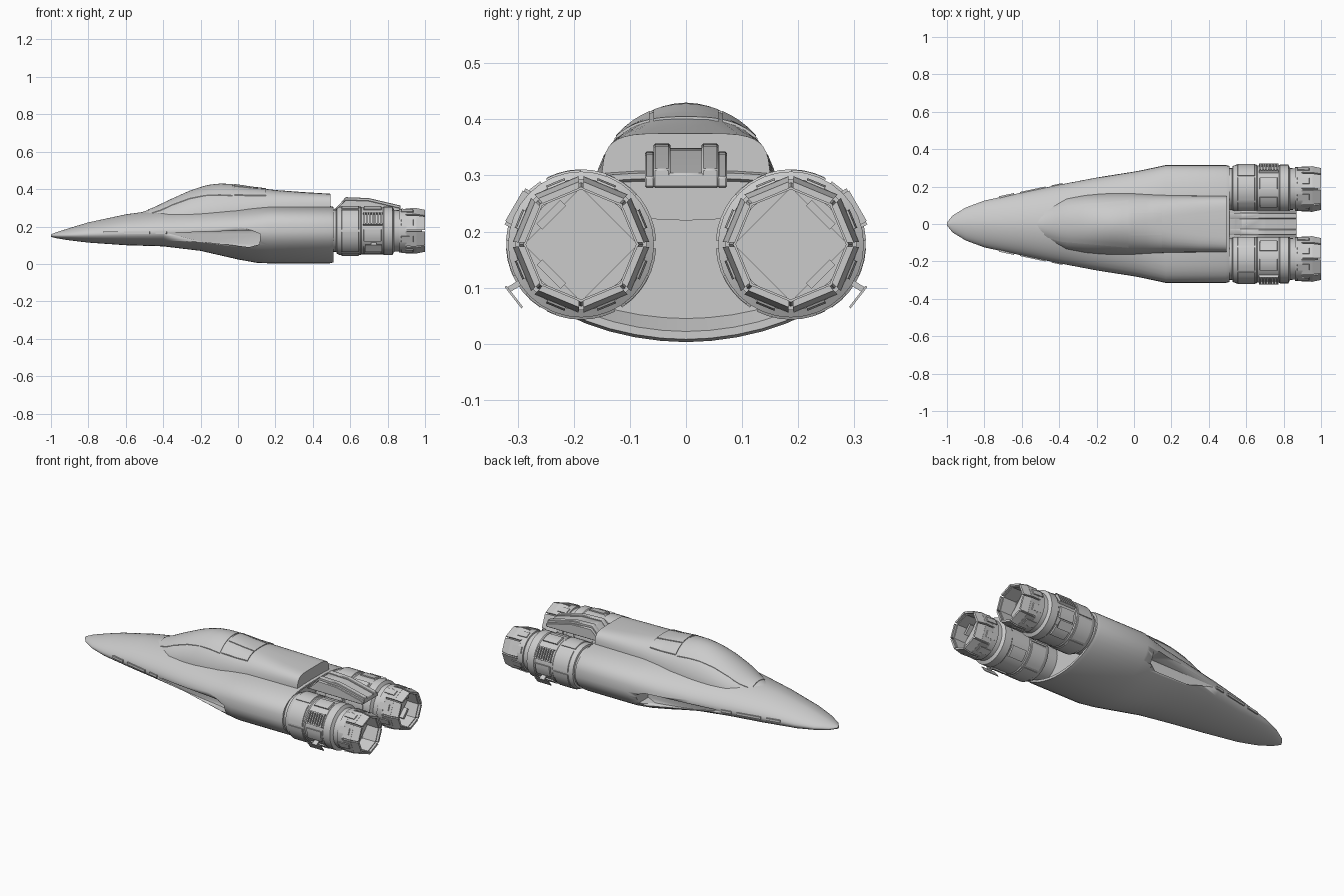
import bpy, bmesh, math
from mathutils import Matrix, Vector

cube = bpy.data.objects.get("Cube")
if cube:
    bpy.data.objects.remove(cube, do_unlink=True)

grey = bpy.data.materials.new("hull_grey")
grey.use_nodes = True
grey.diffuse_color = (0.6, 0.6, 0.6, 1)
grey.node_tree.nodes["Principled BSDF"].inputs["Base Color"].default_value = (0.6, 0.6, 0.6, 1)

ENGINE_Y, ENGINE_Z = 0.187, 0.177


def finish(name, bm, angle=35):
    bmesh.ops.recalc_face_normals(bm, faces=bm.faces)
    mesh = bpy.data.meshes.new(name)
    bm.to_mesh(mesh)
    bm.free()
    obj = bpy.data.objects.new(name, mesh)
    bpy.context.collection.objects.link(obj)
    mesh.materials.append(grey)
    bpy.context.view_layer.objects.active = obj
    bpy.ops.object.select_all(action="DESELECT")
    obj.select_set(True)
    bpy.ops.object.shade_smooth_by_angle(angle=math.radians(angle))
    return obj


def bridge(bm, rings, closed=True, caps=True):
    """Skin a list of equal rings of points."""
    loops = [[bm.verts.new(p) for p in ring] for ring in rings]
    n = len(loops[0])
    for a, b in zip(loops, loops[1:]):
        for i in range(n if closed else n - 1):
            j = (i + 1) % n
            bm.faces.new((a[i], a[j], b[j], b[i]))
    if caps:
        bm.faces.new(loops[0])
        bm.faces.new(loops[-1])


def power(v, e):
    return math.copysign(abs(v) ** e, v)


def section(x, w, top, mid, low, n_up, n_low, steps=40):
    """Rounded cross-section with its own curvature above and below the widest line."""
    ring = []
    for i in range(steps):
        t = math.tau * i / steps
        c, s = math.cos(t), math.sin(t)
        n = n_up if s >= 0 else n_low
        h = top - mid if s >= 0 else mid - low
        ring.append((x, w * power(c, 2 / n), mid + h * power(s, 2 / n)))
    return ring


def hull_of(bm, points):
    verts = [bm.verts.new(p) for p in points]
    bmesh.ops.convex_hull(bm, input=verts)


def box(bm, center, size, matrix=Matrix()):
    m = matrix @ Matrix.Translation(center) @ Matrix.Diagonal((*size, 1))
    bmesh.ops.create_cube(bm, size=1, matrix=m)


# Main hull: x, half width, top, widest height, bottom, curvature above, below
HULL = [
    (-1, .008, .158, .152, .145, 2, 2),
    (-.97, .045, .17, .152, .137, 1.8, 2),
    (-.9, .088, .192, .154, .126, 1.7, 2),
    (-.8, .125, .222, .158, .114, 1.7, 2),
    (-.6, .168, .265, .165, .1, 1.8, 2),
    (-.4, .21, .293, .17, .094, 1.8, 2),
    (-.2, .248, .3, .175, .07, 1.9, 1.9),
    (0, .28, .305, .175, .024, 2.2, 1.9),
    (.1, .3, .308, .174, .006, 2.6, 1.9),
    (.17, .315, .31, .172, .003, 3, 1.9),
    (.49, .315, .31, .172, .003, 3, 1.9),
    (.51, .31, .305, .172, .008, 3, 1.9),
    (.51, .296, .295, .172, .022, 3, 1.9),
    (.46, .28, .28, .172, .045, 3, 1.9),
]
bm = bmesh.new()
bridge(bm, [section(*s) for s in HULL])
hull = finish("main_hull", bm, 40)

# Side intake recesses cut below the edge of the hull
bm = bmesh.new()
INTAKE = [(-.38, .165, .215), (.07, .18, .2), (.12, .16, .19),
          (.115, .105, .19), (.06, .09, .2), (-.2, .12, .2)]
for side in (-1, 1):
    hull_of(bm, [(x, side * y, z) for x, z, inner in INTAKE for y in (inner, .5)])
cutter = finish("intake_cutter", bm)
cutter.hide_render = True
bpy.context.view_layer.objects.active = hull
cut = hull.modifiers.new("intakes", "BOOLEAN")
cut.operation, cut.object, cut.solver = "DIFFERENCE", cutter, "EXACT"
bpy.ops.object.modifier_apply(modifier=cut.name)
bpy.data.objects.remove(cutter, do_unlink=True)

# Dorsal fairing carrying the cockpit: x, half width, top, base, curvature
DORSAL = [
    (-.53, .06, .272, .22, 2), (-.46, .1, .295, .22, 2), (-.36, .14, .343, .23, 2),
    (-.26, .155, .388, .24, 2), (-.17, .163, .418, .25, 1.9), (-.1, .165, .427, .255, 1.9),
    (-.02, .165, .424, .26, 2), (.08, .16, .409, .26, 2.3), (.2, .155, .395, .26, 3),
    (.35, .152, .384, .25, 4), (.495, .15, .375, .25, 5),
]
bm = bmesh.new()
bridge(bm, [section(x, w, top, base, base - .03, n, 2) for x, w, top, base, n in DORSAL])
finish("dorsal_fairing", bm, 40)


def dorsal_z(x, y):
    for a, b in zip(DORSAL, DORSAL[1:]):
        if a[0] <= x <= b[0]:
            f = (x - a[0]) / (b[0] - a[0])
            _, w, top, base, n = [p + (q - p) * f for p, q in zip(a, b)]
            return base + (top - base) * max(0, 1 - abs(y / w) ** n) ** (1 / n)


def skin_panel(name, x0, x1, side_a, side_b, lift=.003, nx=14, ny=12):
    """Thin panel following the dorsal skin between two side lines."""
    bm = bmesh.new()
    rows = []
    for i in range(nx + 1):
        x = x0 + (x1 - x0) * i / nx
        a, b = side_a(x), side_b(x)
        ys = [a + (b - a) * j / ny for j in range(ny + 1)]
        upper = [(x, y, dorsal_z(x, y) + lift) for y in ys]
        rows.append(upper + [(p[0], p[1], p[2] - lift - .004) for p in reversed(upper)])
    bridge(bm, rows)
    finish(name, bm, 40)


# Cockpit canopy and three hatch panels behind it
skin_panel("canopy", -.48, -.03, lambda x: -.13 - .09 * x - .25 * min(0, x + .4),
           lambda x: .13 + .09 * x + .25 * min(0, x + .4))
for name, a, b in (("hatch_right", -.125, -.065), ("hatch_middle", -.058, .058), ("hatch_left", .065, .125)):
    skin_panel(name, -.02, .15, lambda x: a, lambda x: b, .004)

# Narrow strips along the forward edges of the hull
bm = bmesh.new()
for side in (-1, 1):
    for x, length, y in ((-.68, .08, .15), (-.54, .14, .179), (-.41, .06, .206)):
        turn = Matrix.Translation((x, side * y, .167)) @ Matrix.Rotation(side * .21, 4, "Z")
        box(bm, (0, 0, 0), (length, .014, .014), turn)
finish("edge_strips", bm)


def ring(x, r, sides=32):
    return [(x, r * math.cos(math.tau * i / sides), r * math.sin(math.tau * i / sides))
            for i in range(sides)]


def shell_piece(bm, a0, a1, inner, outer, steps=4):
    """Curved plate about the engine axis; inner and outer are (x, radius) pairs."""
    outline = [outer[0], outer[1], inner[1], inner[0]]
    bridge(bm, [[(x, r * math.cos(a), r * math.sin(a)) for x, r in outline]
                for a in (math.radians(a0 + (a1 - a0) * i / steps) for i in range(steps + 1))])


def engine_part(name, bm, side, angle=35):
    """Move a part from the engine axis to its place; the right engine is mirrored."""
    bm.transform(Matrix.Translation((0, side * ENGINE_Y, ENGINE_Z)) @ Matrix.Diagonal((1, side, 1, 1)))
    finish(name, bm, angle)


NACELLE = [(.44, .112), (.525, .112), (.528, .122), (.545, .13), (.655, .13), (.66, .126),
           (.775, .126), (.78, .13), (.825, .13), (.835, .112), (.86, .11), (.862, .117),
           (.9, .117), (.9, .095), (.87, .095)]
for side, label in ((1, "left"), (-1, "right")):
    # Engine body
    bm = bmesh.new()
    bridge(bm, [ring(x, r) for x, r in NACELLE])
    engine_part(label + "_nacelle", bm, side)

    # Raised plates around the engine body
    bm = bmesh.new()
    for a in range(0, 360, 60):
        shell_piece(bm, a + 3, a + 57, ((.55, .125), (.65, .125)), ((.555, .134), (.645, .134)), 6)
    for a in (-25, 62, 110, 205, 290):
        shell_piece(bm, a, a + 28, ((.67, .122), (.77, .122)), ((.675, .133), (.765, .133)))
    engine_part(label + "_nacelle_plates", bm, side)

    # Slatted vent on the upper outer side
    bm = bmesh.new()
    tilt = Matrix.Rotation(math.radians(30), 4, "X")
    for i in range(7):
        box(bm, (.675 + .015 * i, .131, 0), (.008, .014, .062), tilt)
    for z in (-.034, .034):
        box(bm, (.72, .128, z), (.106, .016, .006), tilt)
    engine_part(label + "_vent", bm, side)

    # Open flap on the lower outer side
    bm = bmesh.new()
    box(bm, (.725, .152, 0), (.09, .004, .048), Matrix.Rotation(math.radians(-38), 4, "X"))
    box(bm, (.725, .136, 0), (.03, .03, .01), Matrix.Rotation(math.radians(-32), 4, "X"))
    engine_part(label + "_flap", bm, side)

    # Eight-sided nozzle of separate petals
    bm = bmesh.new()
    for k in range(8):
        a = 45 * k
        shell_piece(bm, a + 2, a + 43, ((.895, .108), (.955, .11)), ((.895, .12), (.955, .122)), 1)
        shell_piece(bm, a + 2, a + 43, ((.955, .108), (1, .1)), ((.955, .121), (1, .112)), 1)
        shell_piece(bm, a + 14, a + 31, ((.87, .112), (.94, .11)), ((.875, .122), (.935, .119)), 1)
    bridge(bm, [ring(x, r, 8) for x, r in ((.88, .112), (.985, .103), (.985, .098), (.885, .1))])
    engine_part(label + "_nozzle", bm, side, 20)

    # Diamond plate and struts inside the exhaust
    bm = bmesh.new()
    bridge(bm, [ring(.895, .102, 4), ring(.91, .102, 4)])
    for a in (-45, 45):
        box(bm, (.92, .075, 0), (.03, .014, .06), Matrix.Rotation(math.radians(a), 4, "X"))
    engine_part(label + "_exhaust_plate", bm, side)

# Spine between the engines, with paired rails
SPINE = [(.5, .28), (.54, .315), (.575, .357), (.7, .352), (.87, .312), (.87, .278)]


def spine_slab(name, y0, y1, drop):
    bm = bmesh.new()
    bridge(bm, [[(x, y, z - drop * (z > .29)) for x, z in SPINE] for y in (y0, y1)])
    bmesh.ops.bevel(bm, geom=bm.edges[:], offset=.003, segments=1, affect="EDGES")
    finish(name, bm)


spine_slab("spine_core", -.04, .04, .008)
for side, label in ((1, "left"), (-1, "right")):
    spine_slab(label + "_spine_rail", side * .028, side * .058, 0)
    spine_slab(label + "_spine_outer_rail", side * .056, side * .073, .014)
